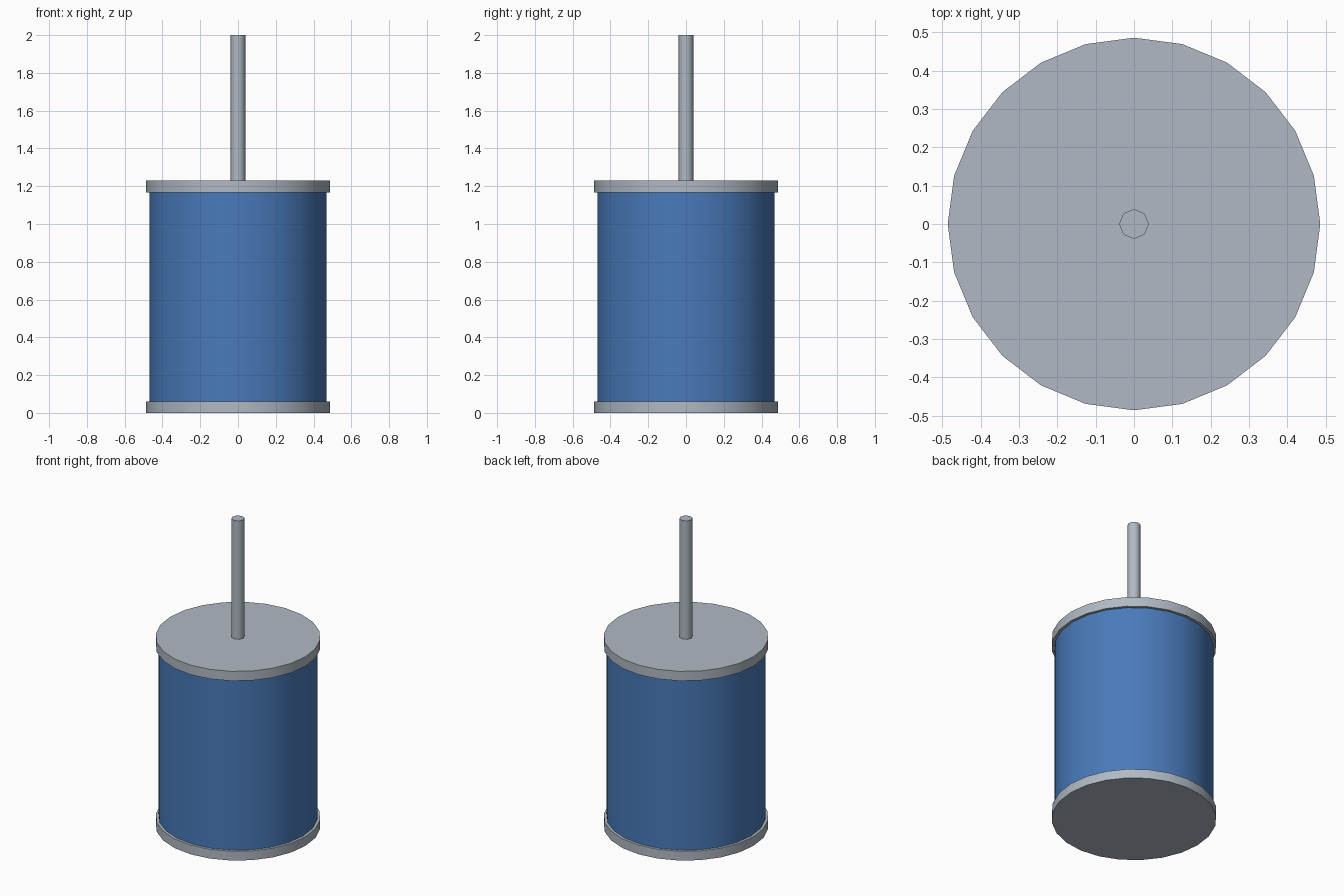
import bpy, math

if "Cube" in bpy.data.objects:
    bpy.data.objects.remove(bpy.data.objects["Cube"])


def material(name, srgb):
    m = bpy.data.materials.new(name)
    lin = [((c / 255 + 0.055) / 1.055) ** 2.4 for c in srgb]
    m.diffuse_color = (*lin, 1)
    m.use_nodes = True
    m.node_tree.nodes["Principled BSDF"].inputs["Base Color"].default_value = m.diffuse_color
    return m


grey = material("steel grey", (176, 185, 195))
blue = material("blue paint", (73, 122, 186))


def cylinder(name, radius, z0, z1, sides, mat):
    bpy.ops.mesh.primitive_cylinder_add(vertices=sides, radius=radius, depth=z1 - z0,
                                        location=(0, 0, (z0 + z1) / 2))
    ob = bpy.context.object
    ob.name = name
    ob.data.materials.append(mat)
    bpy.ops.object.shade_smooth_by_angle(angle=math.radians(50))
    return ob


# End plates
cylinder("bottom_plate", 0.486, 0.0, 0.06, 24, grey)
cylinder("top_plate", 0.486, 1.168, 1.23, 24, grey)
# Drum body between the plates
cylinder("body", 0.469, 0.06, 1.168, 24, blue)
# Centre shaft
cylinder("shaft", 0.039, 1.23, 2.0, 8, grey)
